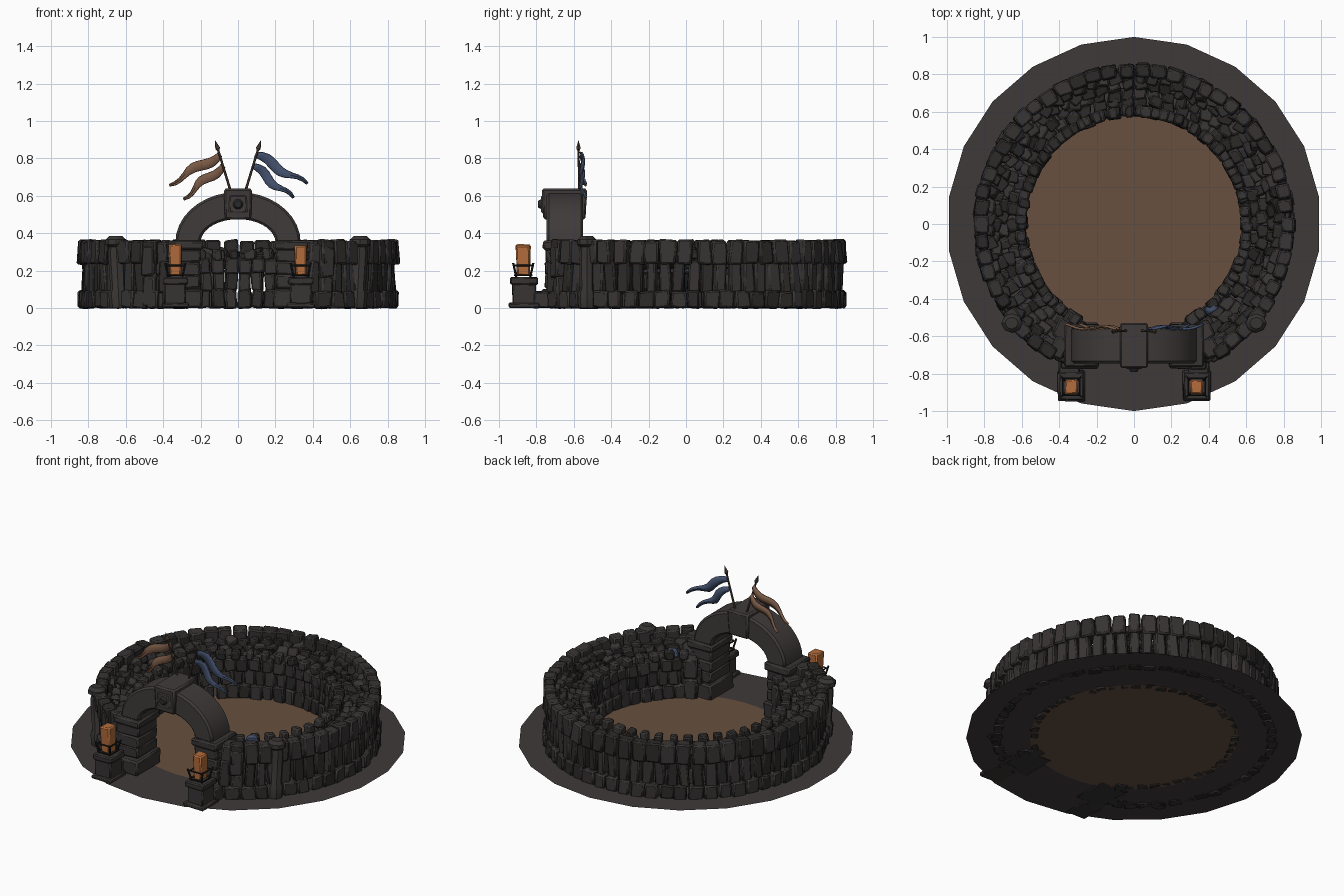
import bpy, bmesh, math, random
from math import sin, cos, pi
from mathutils import Matrix, Vector

random.seed(4)
cube = bpy.data.objects.get("Cube")
if cube:
    bpy.data.objects.remove(cube)


def material(name, r, g, b):
    m = bpy.data.materials.new(name)
    m.use_nodes = True
    m.diffuse_color = (r, g, b, 1)
    bsdf = m.node_tree.nodes["Principled BSDF"]
    bsdf.inputs["Base Color"].default_value = (r, g, b, 1)
    bsdf.inputs["Roughness"].default_value = 0.9
    return m


EARTH = material("grey earth", 0.05, 0.042, 0.042)
SAND = material("brown sand", 0.135, 0.08, 0.05)
STONE = material("wall stone", 0.038, 0.034, 0.033)
DARK = material("dark stone", 0.025, 0.023, 0.022)
ARCH = material("arch stone", 0.05, 0.043, 0.042)
IRON = material("black iron", 0.014, 0.013, 0.013)
FIRE = material("orange glow", 0.45, 0.15, 0.045)
WOOD = material("pole wood", 0.08, 0.055, 0.042)
BLUE = material("blue cloth", 0.055, 0.08, 0.15)
TAN = material("tan cloth", 0.19, 0.1, 0.06)


def finish(bm, name, mats, bevel=0, smooth=True):
    bmesh.ops.recalc_face_normals(bm, faces=bm.faces)
    me = bpy.data.meshes.new(name)
    bm.to_mesh(me)
    bm.free()
    ob = bpy.data.objects.new(name, me)
    bpy.context.collection.objects.link(ob)
    for m in mats:
        me.materials.append(m)
    if bevel:
        mod = ob.modifiers.new("worn edges", "BEVEL")
        mod.width = bevel
        mod.segments = 1
    if smooth:
        bpy.ops.object.select_all(action="DESELECT")
        ob.select_set(True)
        bpy.context.view_layer.objects.active = ob
        bpy.ops.object.shade_smooth_by_angle(angle=math.radians(35))
    return ob


def block(bm, pos, size, rot=None, jitter=0.0, taper=1.0, mat=0):
    """Add a box, tapered towards the top and with roughened corners."""
    verts = bmesh.ops.create_cube(bm, size=1)["verts"]
    rot = rot or Matrix.Identity(3)
    for v in verts:
        t = taper if v.co.z > 0 else 1
        p = Vector((v.co.x * size[0] * t, v.co.y * size[1] * t, v.co.z * size[2]))
        p += Vector(random.uniform(-jitter, jitter) for _ in range(3))
        v.co = rot @ p + Vector(pos)
    for f in {f for v in verts for f in v.link_faces}:
        f.material_index = mat


def stone_ring(name, r, depth, z0, z1, count, fill=0.95, jitter=0.006, tilt=0.05,
               every=1, dark=0.3, rough_top=0.006, gate=0.5):
    """A course of rough stones around the ring, open at the front gate."""
    bm = bmesh.new()
    step = 2 * pi / count
    for i in range(0, count, every):
        a = (i + 0.5) * step
        if a < gate or a > 2 * pi - gate:
            continue
        a += random.uniform(-0.08, 0.08) * step
        h = z1 - z0 + random.uniform(-rough_top, 0)
        rr = r + random.uniform(-0.008, 0.004)
        rot = Matrix.Rotation(a + random.uniform(-tilt, tilt), 3, "Z") @ \
            Matrix.Rotation(random.uniform(-tilt, tilt), 3, "Y") @ \
            Matrix.Rotation(random.uniform(-tilt, tilt), 3, "X")
        w = step * r * fill * random.uniform(0.85, 1.1)
        block(bm, (rr * sin(a), -rr * cos(a), z0 + h / 2), (w, depth, h), rot,
              jitter, random.uniform(0.88, 1.02), int(random.random() < dark))
    return finish(bm, name, [STONE, DARK], 0.009)


# Ground: earth ring around a sand floor
bm = bmesh.new()
for r, n, z in ((1.0, 22, 0.006), (0.62, 44, 0.009)):
    bmesh.ops.create_circle(bm, cap_ends=True, radius=r, segments=n,
                            matrix=Matrix.Translation((0, 0, z)))
    bmesh.ops.create_circle(bm, cap_ends=True, radius=r, segments=n,
                            matrix=Matrix.Translation((0, 0, 0.011 - z)))
for f in bm.faces:
    if len(f.verts) == 44:
        f.material_index = 1
finish(bm, "ground", [EARTH, SAND], smooth=False)

# Outer wall: footing, tall middle course, heavy top course
stone_ring("outer_footing", 0.825, 0.06, 0.0, 0.095, 60)
stone_ring("outer_middle", 0.81, 0.055, 0.08, 0.255, 68, fill=0.88, tilt=0.07)
stone_ring("outer_top", 0.82, 0.075, 0.235, 0.365, 58, fill=0.98)

# Inner wall with spaced top stones
stone_ring("inner_footing", 0.60, 0.05, 0.0, 0.1, 52)
stone_ring("inner_middle", 0.61, 0.045, 0.09, 0.2, 56, fill=0.9, tilt=0.07)
stone_ring("inner_top", 0.605, 0.06, 0.185, 0.27, 50)
stone_ring("inner_battlement", 0.605, 0.06, 0.255, 0.315, 84, every=2, fill=1.2)

# Rubble terraces between the walls
for k, (r, top) in enumerate(((0.655, 0.27), (0.70, 0.275), (0.745, 0.30), (0.78, 0.325))):
    stone_ring(f"terrace_{k + 1}", r, 0.06, top - 0.06, top, 54 + 6 * k, fill=0.95,
               jitter=0.012, tilt=0.35, dark=0.5, rough_top=0.03, gate=0.47)

# Arch over the gate
bm = bmesh.new()
N = 18
rows = []
for i in range(N + 1):
    a = pi * i / N
    rows.append([bm.verts.new((rx * cos(a), y, 0.35 + rz * sin(a)))
                 for rx, rz, y in ((0.335, 0.27, -0.745), (0.335, 0.27, -0.55),
                                   (0.2, 0.125, -0.55), (0.2, 0.125, -0.745))])
for a, b in zip(rows, rows[1:]):
    for j in range(4):
        bm.faces.new((a[j], a[(j + 1) % 4], b[(j + 1) % 4], b[j]))
bm.faces.new(rows[0])
bm.faces.new(rows[-1])
finish(bm, "gate_arch", [ARCH], 0.012)

# Keystone with a round boss
bm = bmesh.new()
block(bm, (0, -0.65, 0.555), (0.14, 0.225, 0.165), taper=1.08)
block(bm, (0, -0.765, 0.555), (0.1, 0.02, 0.1))
finish(bm, "keystone", [ARCH], 0.012)
bm = bmesh.new()
bmesh.ops.create_cone(bm, cap_ends=True, segments=12, radius1=0.03, radius2=0.018, depth=0.02,
                      matrix=Matrix.Translation((0, -0.78, 0.555)) @ Matrix.Rotation(pi / 2, 4, "X"))
finish(bm, "keystone_boss", [DARK])


def rod(bm, a, b, r0, r1, n=6):
    a, b = Vector(a), Vector(b)
    d = b - a
    m = Matrix.Translation((a + b) / 2) @ d.to_track_quat("Z", "Y").to_matrix().to_4x4()
    bmesh.ops.create_cone(bm, cap_ends=True, segments=n, radius1=r0, radius2=r1,
                          depth=d.length, matrix=m)


def pennant(name, start, end, width, mat):
    """A waving, tapering strip of cloth between two points."""
    bm = bmesh.new()
    s, e = Vector(start), Vector(end)
    d = (e - s).normalized()
    across = Vector((-d.z, 0, d.x))
    last = None
    for i in range(11):
        t = i / 10
        c = s.lerp(e, t) + across * 0.012 * sin(t * 9) + Vector((0, 0.012 * sin(t * 7), 0))
        w = width * (0.35 + 0.65 * sin(pi * min(1, t * 1.2 + 0.1)) + 0.3 * t) * (1.02 - t ** 4)
        row = [bm.verts.new(c + across * w * k + Vector((0, 0.006 * (1 - abs(k) * 2), 0)))
               for k in (-0.5, 0, 0.5)]
        if last:
            for j in range(2):
                bm.faces.new((last[j], last[j + 1], row[j + 1], row[j]))
        last = row
    ob = finish(bm, name, [mat])
    ob.modifiers.new("cloth thickness", "SOLIDIFY").thickness = 0.008


for side, s, cloth in (("left", 1, BLUE), ("right", -1, TAN)):
    # Flag pole with spear tip and two pennants
    bm = bmesh.new()
    rod(bm, (s * 0.035, -0.57, 0.61), (s * 0.108, -0.575, 0.85), 0.007, 0.006)
    rod(bm, (s * 0.105, -0.575, 0.84), (s * 0.109, -0.575, 0.855), 0.006, 0.013)
    rod(bm, (s * 0.109, -0.575, 0.855), (s * 0.122, -0.575, 0.895), 0.013, 0.001)
    finish(bm, side + "_flag_pole", [WOOD])
    pennant(side + "_upper_pennant", (s * 0.095, -0.57, 0.82), (s * 0.37, -0.55, 0.66), 0.05, cloth)
    pennant(side + "_lower_pennant", (s * 0.08, -0.57, 0.76), (s * 0.295, -0.55, 0.585), 0.045, cloth)

    # Gate pillar: base, stacked shaft blocks, capital
    bm = bmesh.new()
    block(bm, (s * 0.29, -0.65, 0.05), (0.2, 0.25, 0.1), jitter=0.006)
    for z in (0.14, 0.21, 0.28):
        block(bm, (s * 0.285, -0.65, z), (0.165, 0.205, 0.074), jitter=0.005)
    block(bm, (s * 0.28, -0.65, 0.335), (0.185, 0.23, 0.05), jitter=0.004)
    finish(bm, side + "_gate_pillar", [STONE], 0.01)

    # Tall stones closing the wall beside the gate
    bm = bmesh.new()
    for x, y, h in ((0.4, -0.665, 0.35), (0.46, -0.66, 0.33), (0.38, -0.57, 0.3), (0.33, -0.52, 0.26)):
        turn = Matrix.Rotation(s * 0.5, 3, "Z")
        block(bm, (s * x, y, h / 4), (0.075, 0.09, h / 2), turn, 0.008)
        block(bm, (s * x, y, h * 0.75), (0.085, 0.1, h / 2), turn, 0.01)
    finish(bm, side + "_gate_end_stones", [STONE], 0.01)

    # Low kerb and lamp pedestal
    bm = bmesh.new()
    block(bm, (s * 0.345, -0.77, 0.045), (0.11, 0.09, 0.09), jitter=0.006)
    for z, w, h in ((0.013, 0.15, 0.026), (0.075, 0.115, 0.11), (0.145, 0.135, 0.04)):
        block(bm, (s * 0.335, -0.865, z), (w, w * 1.1, h), jitter=0.003)
    finish(bm, side + "_lamp_pedestal", [STONE], 0.007)
    bm = bmesh.new()
    block(bm, (s * 0.335, -0.87, 0.255), (0.06, 0.068, 0.165), jitter=0.005, taper=1.15)
    finish(bm, side + "_lamp_flame", [FIRE], 0.008)

    # Iron cage around the flame
    bm = bmesh.new()
    for i in range(4):
        rot = Matrix.Rotation(i * pi / 2, 3, "Z")
        c = Vector((s * 0.335, -0.87, 0))
        near, far = rot @ Vector((0.045, 0.045, 0)), rot @ Vector((-0.045, 0.045, 0))
        rod(bm, c + near * 0.8 + Vector((0, 0, 0.16)), c + near * 1.2 + Vector((0, 0, 0.24)), 0.006, 0.006)
        for z in (0.175, 0.228):
            rod(bm, c + near + Vector((0, 0, z)), c + far + Vector((0, 0, z)), 0.005, 0.005)
    finish(bm, side + "_lamp_cage", [IRON])

    # Leaning round-headed post on the outer wall
    bm = bmesh.new()
    last = None
    for r, z in ((0.05, 0), (0.055, 0.08), (0.042, 0.1), (0.046, 0.3), (0.038, 0.325),
                 (0.058, 0.34), (0.056, 0.365), (0.035, 0.385)):
        ring = [bm.verts.new((s * (0.635 + 0.05 * z) + r * cos(k * pi / 4),
                              -0.53 + 0.9 * r * sin(k * pi / 4), z)) for k in range(8)]
        if last:
            for k in range(8):
                bm.faces.new((last[k], last[(k + 1) % 8], ring[(k + 1) % 8], ring[k]))
        else:
            bm.faces.new(ring)
        last = ring
    bm.faces.new(last)
    finish(bm, side + "_wall_post", [STONE])

# Blue rag lying on the terrace
bm = bmesh.new()
block(bm, (0.42, -0.45, 0.285), (0.09, 0.06, 0.05), Matrix.Rotation(0.7, 3, "Z"), 0.012, 0.6)
finish(bm, "terrace_rag", [BLUE], 0.01)
